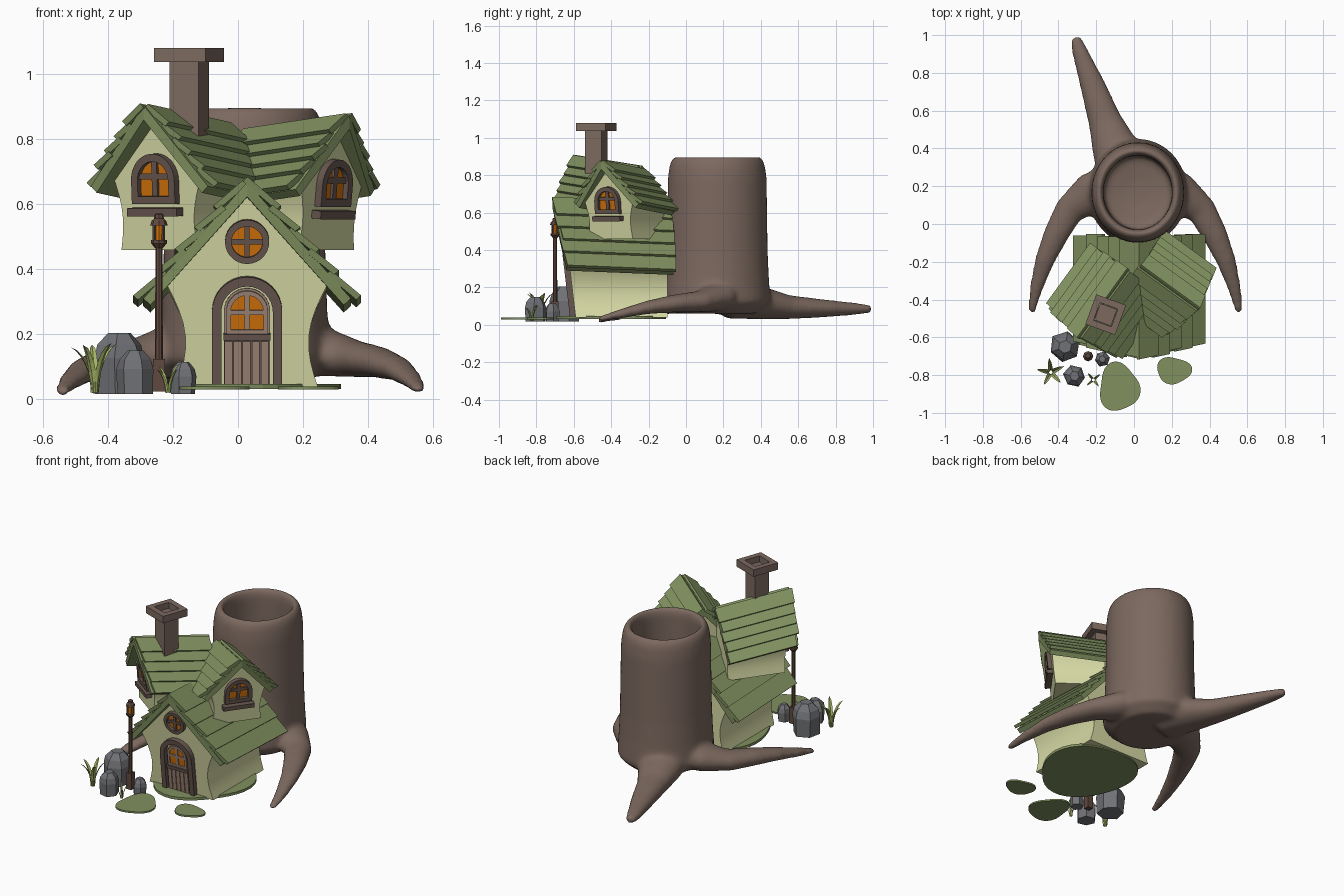
import bpy, bmesh, math, random
from mathutils import Matrix, Vector

if "Cube" in bpy.data.objects:
    bpy.data.objects.remove(bpy.data.objects["Cube"])
random.seed(4)
pi, cos, sin = math.pi, math.cos, math.sin
T = lambda x, y, z: Matrix.Translation((x, y, z))
R = lambda deg, ax: Matrix.Rotation(math.radians(deg), 4, ax)


def material(name, hexa):
    m = bpy.data.materials.new(name)
    rgb = [int(hexa[i:i + 2], 16) / 255 for i in (0, 2, 4)]
    m.diffuse_color = [((c + .055) / 1.055) ** 2.4 if c > .04 else c / 12.92 for c in rgb] + [1]
    m.use_nodes = True
    m.node_tree.nodes["Principled BSDF"].inputs["Base Color"].default_value = m.diffuse_color
    return m


GREEN = material("moss green", "80905F")
CREAM = material("cream wall", "D6D9A4")
BARK = material("bark brown", "7C695F")
TRIM = material("trim brown", "67564F")
TAN = material("door tan", "9C8575")
ORANGE = material("window orange", "D0700A")
GREY = material("rock grey", "717276")
GRASS = material("grass green", "A5B566")
POST = material("post brown", "60493F")


def make(name, verts, faces, mat, M=Matrix(), smooth=None):
    me = bpy.data.meshes.new(name)
    me.from_pydata([M @ Vector(v) for v in verts], [], faces)
    bm = bmesh.new()
    bm.from_mesh(me)
    bmesh.ops.remove_doubles(bm, verts=bm.verts, dist=1e-5)
    bmesh.ops.recalc_face_normals(bm, faces=bm.faces)
    bm.to_mesh(me)
    bm.free()
    me.materials.append(mat)
    ob = bpy.data.objects.new(name, me)
    bpy.context.collection.objects.link(ob)
    if smooth:
        bpy.ops.object.select_all(action='DESELECT')
        ob.select_set(True)
        bpy.context.view_layer.objects.active = ob
        bpy.ops.object.shade_smooth_by_angle(angle=math.radians(smooth))
    return ob


def plate(name, outer, inner, y0, y1, M, mat):
    """Outline in local x,z, extruded along y; a ring when inner is given."""
    n = len(outer)
    loops = [(outer, y0), (outer, y1)] + ([(inner, y1), (inner, y0)] if inner else [])
    v = [(x, y, z) for o, y in loops for x, z in o]
    k = len(loops)
    f = [(a * n + i, a * n + (i + 1) % n, (a + 1) % k * n + (i + 1) % n, (a + 1) % k * n + i)
         for a in range(k if inner else 1) for i in range(n)]
    if not inner:
        f += [tuple(range(n)), tuple(range(n, 2 * n))]
    return make(name, v, f, mat, M)


def rect(x0, x1, z0, z1):
    return [(x0, z0), (x1, z0), (x1, z1), (x0, z1)]


def box(name, x0, x1, y0, y1, z0, z1, M, mat):
    return plate(name, rect(x0, x1, z0, z1), None, y0, y1, M, mat)


def arch(w, z0, top, n=16):
    return [(-w, z0), (w, z0)] + [(w * cos(pi * i / n), top - w + w * sin(pi * i / n)) for i in range(n + 1)]


def circle(r, n=28):
    return [(r * cos(2 * pi * i / n), r * sin(2 * pi * i / n)) for i in range(n)]


def lathe(profile, n, jit=0, sx=1, sy=1):
    v = [(r * sx * cos(2 * pi * i / n) * random.uniform(1 - jit, 1 + jit),
          r * sy * sin(2 * pi * i / n) * random.uniform(1 - jit, 1 + jit), z)
         for r, z in profile for i in range(n)]
    f = [(k * n + i, k * n + (i + 1) % n, (k + 1) * n + (i + 1) % n, (k + 1) * n + i)
         for k in range(len(profile) - 1) for i in range(n)]
    return v, f + [tuple(range(n)), tuple(range(len(v) - n, len(v)))]


# Hollow stump with three roots, fused by a remesh
verts, faces = lathe([(.1, .06), (.2, .06), (.265, .12), (.256, .25), (.25, .4), (.245, .78), (.237, .85), (.225, .885),
                      (.207, .902), (.192, .895), (.183, .86), (.18, .32), (.06, .3)], 40, 0, 1, 1.08)
verts = [(x + .02, y + .167, z) for x, y, z in verts]
side = [(.1, .2, .17, .13), (.25, .16, .15, .11), (.36, .07, .125, .08), (.43, -.06, .115, .068),
        (.49, -.2, .095, .053), (.535, -.35, .06, .037), (.557, -.47, .03, .022)]
left = [(.015 - x, y, z - .007, r) for x, y, z, r in side]
back = [(-.03, .22, .14, .15), (-.1, .4, .12, .125), (-.155, .55, .095, .09), (-.225, .75, .088, .066),
        (-.285, .91, .086, .045), (-.312, .99, .085, .03)]
for path in (side, left, back):
    P = [Vector(p[:3]) for p in path]
    n, base = 16, len(verts)
    for k, p in enumerate(P):
        d = P[min(k + 1, len(P) - 1)] - P[max(k - 1, 0)]
        s = Vector((d.y, -d.x, 0)).normalized()
        r = path[k][3]
        for i in range(n):
            a = 2 * pi * i / n
            verts.append(tuple(p + s * r * cos(a) + Vector((0, 0, .72 * r * sin(a)))))
    faces += [tuple(base + q for q in (k * n + i, k * n + (i + 1) % n, (k + 1) * n + (i + 1) % n, (k + 1) * n + i))
              for k in range(len(P) - 1) for i in range(n)]
    faces += [tuple(range(base, base + n)), tuple(range(len(verts) - n, len(verts)))]
stump = make("stump", verts, faces, BARK, smooth=60)
rm = stump.modifiers.new("fuse", 'REMESH')
rm.mode, rm.voxel_size, rm.use_smooth_shade = 'VOXEL', .013, True
sm = stump.modifiers.new("soften", 'SMOOTH')
sm.factor, sm.iterations = .5, 14
for m in ("fuse", "soften"):
    bpy.ops.object.modifier_apply(modifier=m)


def walls(name, M, base, waist, top, z0, z1, apex, yf, yb, lean, sag):
    """Gabled body with pinched sides."""
    half = []
    for i in range(9):
        t = i / 8
        mid = base + (top - base) * t
        half.append((mid - ((base + top) / 2 - waist) * sin(pi * t), z0 + (z1 - z0) * t))
    prof = half + [(0, apex)] + [(-x, z) for x, z in reversed(half)]
    n = len(prof)
    v = [(x, yf - lean * (z - z0), z) for x, z in prof]
    v += [(x, yb, z - sag * (yb - yf) * (z - z0) / (apex - z0)) for x, z in prof]
    f = [(i, (i + 1) % n, n + (i + 1) % n, n + i) for i in range(n)] + [tuple(range(n)), tuple(range(n, 2 * n))]
    make(name, v, f, CREAM, M, smooth=30)


def roof(name, M, apex, half, eave, rows, yf, lean, yb, sag):
    """Deck plus overlapping boards on both slopes."""
    th = math.atan2(apex - eave, half)
    v, f = [], []

    def slab(sd, s0, s1, b0, b1, thick, jf, jb, mitre):
        b = len(v)
        for s, o in ((s0, b0), (s0, b0 + thick), (s1, b1 + thick), (s1, b1)):
            x, z = half * s + o * sin(th), apex - (apex - eave) * s + o * cos(th)
            if mitre and s == s0:
                x, z = 0, apex + o / cos(th)
            front = yf - lean * (1 - s)
            for y in (front - jf, yb + jb):
                v.append((sd * x, y, z - sag * (y - yf)))
        q = [(0, 2, 4, 6), (1, 3, 5, 7)] + [(2 * i, 2 * i + 1, (2 * i + 3) % 8, (2 * i + 2) % 8) for i in range(4)]
        f.extend(tuple(b + i for i in k) for k in q)
    for sd in (-1, 1):
        slab(sd, 0, 1, 0, 0, .03, .004, -.006, True)
        for k in range(rows):
            s0 = -.1 if k == 0 else (k - .2) / rows
            slab(sd, s0, (k + 1) / rows + (.03 if k == rows - 1 else 0), .022, .04, .02,
                 random.uniform(-.012, .01), random.uniform(-.008, .008), False)
    make(name, v, f, GREEN, M)


# Main house and the two upper gables set at right angles to each other
L = R(-36, 'Z')
MAIN, GA, GB = T(.028, 0, 0), L @ T(.12, 0, 0), L @ T(0, -.165, 0) @ R(90, 'Z')
walls("main_walls", MAIN, .217, .19, .245, .04, .35, .625, -.59, -.1, .12, .04)
walls("left_gable_walls", GA, .145, .136, .165, .46, .68, .86, -.575, -.24, .06, .13)
walls("right_gable_walls", GB, .145, .136, .16, .46, .66, .83, -.455, -.17, .1, .12)
roof("main_roof", MAIN, .62, .297, .29, 5, -.635, .075, -.06, .04)
roof("left_gable_roof", GA, .855, .2, .635, 5, -.625, .03, -.215, .13)
roof("right_gable_roof", GB, .825, .185, .625, 5, -.485, .055, -.155, .12)


def window(name, M, w, h):
    """Arched four-pane window with a sill; origin at the middle of its base."""
    plate(name + "_pane", arch(w - .01, .01, h - .01), None, -.006, .003, M, ORANGE)
    plate(name + "_frame", arch(w, 0, h), arch(w - .024, .024, h - .024), -.024, .01, M, TRIM)
    box(name + "_bar_upright", -.01, .01, -.015, 0, .01, h - .01, M, TRIM)
    box(name + "_bar_cross", -w + .01, w - .01, -.015, 0, h * .49, h * .49 + .018, M, TRIM)
    box(name + "_sill", -w - .012, w + .012, -.035, .01, -.037, -.012, M, TRIM)


window("left_gable_window", GA @ T(0, -.575, .46) @ R(3.4, 'X') @ T(0, 0, .142), .082, .155)
window("right_gable_window", GB @ T(0, -.455, .46) @ R(5.7, 'X') @ T(0, 0, .135), .079, .146)

# Round window over the door
F = MAIN @ T(0, -.59, .04) @ R(6.84, 'X')
W = F @ T(0, 0, .45)
plate("round_pane", circle(.06), None, -.006, .003, W, ORANGE)
plate("round_frame", circle(.068), circle(.048), -.024, .01, W, TRIM)
box("round_bar_upright", -.008, .008, -.015, 0, -.06, .06, W, TRIM)
box("round_bar_cross", -.06, .06, -.015, 0, -.008, .008, W, TRIM)

# Door
plate("door_frame", arch(.108, 0, .342), arch(.079, .002, .313), -.03, .01, F, TRIM)
plate("door_back", arch(.071, .005, .305), None, -.008, .003, F, TAN)
plate("door_light", arch(.053, .172, .288), None, -.014, -.005, F, ORANGE)
plate("door_light_rim", arch(.064, .162, .298), arch(.05, .178, .284), -.02, 0, F, TAN)
box("door_light_upright", -.008, .008, -.019, 0, .17, .29, F, TAN)
box("door_light_cross", -.055, .055, -.019, 0, .224, .238, F, TAN)
box("door_ledge", -.072, .072, -.028, 0, .145, .165, F, TRIM)
box("door_gaps", -.068, .068, -.012, -.004, .006, .142, F, TRIM)
for i in range(5):
    x = -.069 + i * .0278
    box("door_plank", x, x + .0235, -.02, 0, .004, .142, F, TAN)

# Chimney with a hollow cap
C = T(-.15, -.48, 0) @ R(-20, 'Z')
box("chimney_shaft", -.047, .047, -.047, .047, .66, 1.045, C, BARK)
plate("chimney_cap", rect(-.084, .084, -.084, .084), rect(-.05, .05, -.05, .05), 1.037, 1.08, C @ R(90, 'X'), BARK)


# Grass patch under the house and stepping plates
def blob(name, cx, cy, rx, ry, z, h, wob, ph):
    n = 36
    o = []
    for i in range(n):
        a = 2 * pi * i / n
        k = 1 + wob * sin(3 * a + ph) + wob * .5 * sin(2 * a + 2 * ph)
        o.append((rx * k * cos(a), -ry * k * sin(a)))
    plate(name, o, None, z, z + h, T(cx, cy, 0) @ R(90, 'X'), GREEN)


blob("house_patch", .03, -.385, .27, .3, .032, .016, .06, .4)
blob("large_step", -.08, -.865, .11, .122, .03, .01, .1, 2.2)
blob("small_step", .21, -.775, .088, .073, .03, .01, .09, 1)

# Rocks
for name, x, y, r, h, rot in (("large_rock", -.365, -.65, .08, .205, 20), ("middle_rock", -.315, -.805, .058, .15, 50),
                              ("small_rock", -.168, -.715, .04, .115, 10)):
    v, f = lathe([(r * .95, .017), (r * 1.02, h * .62), (r * .85, h * .82), (r * .45, h)], 6, .07)
    make(name, v, f, GREY, T(x, y, 0) @ R(rot, 'Z'))

# Lamp post
P = T(-.243, -.7, 0)
box("lamp_foot", -.018, .018, -.018, .018, .025, .125, P, POST)
for name, prof, mat in (("lamp_pole", [(.012, .1), (.011, .48)], POST),
                        ("lamp_base", [(.012, .465), (.024, .48), (.024, .49)], POST),
                        ("lamp_glass", [(.017, .488), (.019, .538)], ORANGE),
                        ("lamp_cap", [(.027, .535), (.022, .55), (.015, .556), (.014, .568), (.006, .573)], POST)):
    make(name, *lathe(prof, 8), mat, P)
for i in range(4):
    box("lamp_cage_bar", .016, .023, -.004, .004, .485, .54, P @ R(90 * i + 45, 'Z'), POST)

# Grass tufts made of bent blades
for x, y, h, reach, count, a0 in ((-.44, -.785, .16, .07, 5, 25), (-.215, -.825, .09, .04, 4, 40)):
    for b in range(count):
        hb = h * random.uniform(.75, 1)
        v, n = [], 7
        for i in range(n):
            t = i / (n - 1)
            w = .16 * reach * (1 - t) ** .6 * (1 + 1.2 * t)
            px, pz = .006 + reach * t ** 1.7, .022 + hb * (1 - (1 - t) ** 1.5)
            v += [(px, -w, pz), (px + .3 * w, 0, pz - .3 * w), (px, w, pz)]
        f = [(3 * i + j, 3 * i + j + 1, 3 * i + j + 4, 3 * i + j + 3) for i in range(n - 1) for j in (0, 1)]
        make("grass_blade", v, f, GRASS, T(x, y, 0) @ R(a0 + 360 * b / count, 'Z'))
